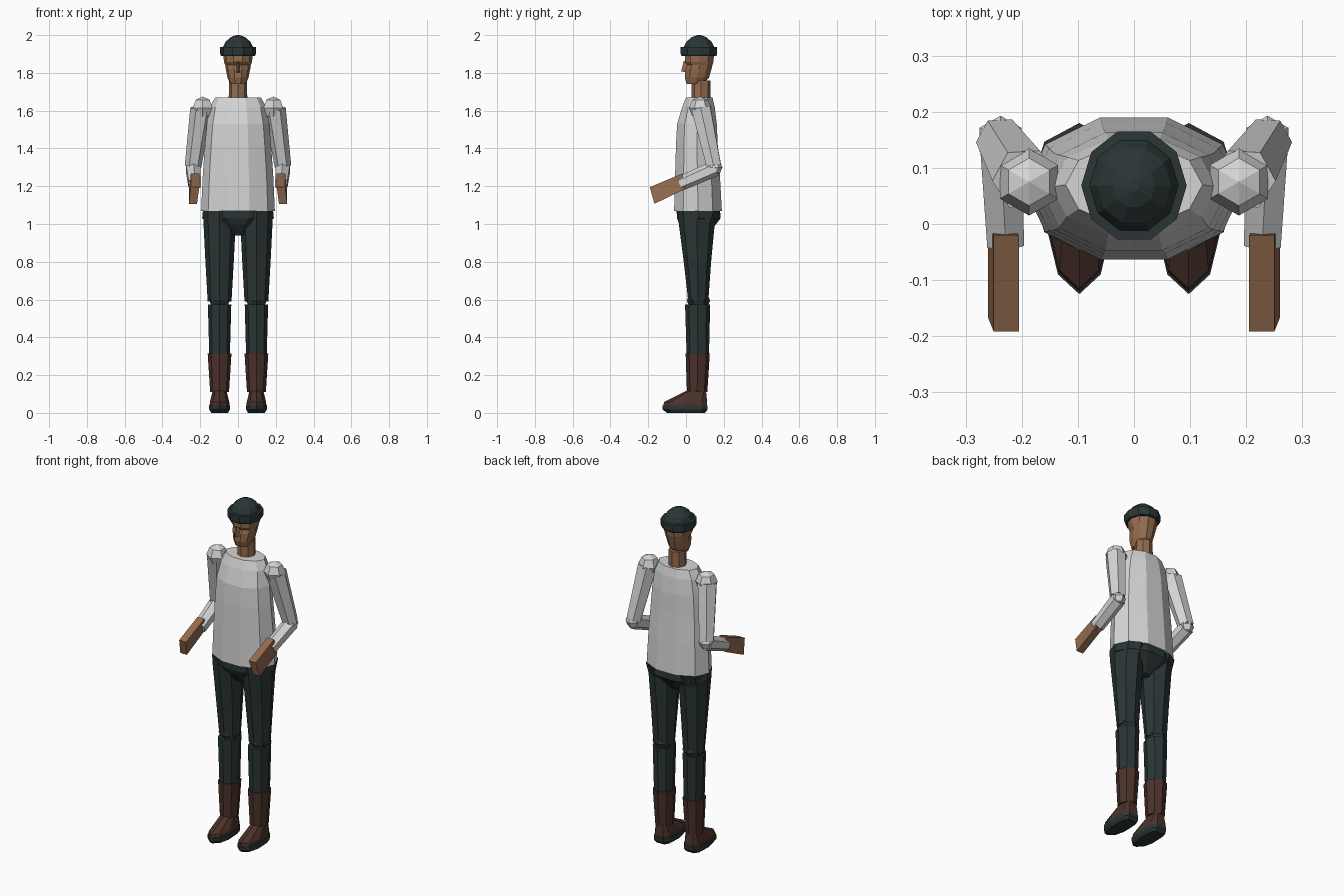
import bpy, bmesh, math
from mathutils import Vector

if "Cube" in bpy.data.objects:
    bpy.data.objects.remove(bpy.data.objects["Cube"])


def material(name, rgb):
    m = bpy.data.materials.new(name)
    m.diffuse_color = (*rgb, 1)
    m.use_nodes = True
    m.node_tree.nodes["Principled BSDF"].inputs["Base Color"].default_value = m.diffuse_color
    return m


SHIRT = material("light grey cloth", (0.66, 0.66, 0.66))
DARK = material("dark green cloth", (0.024, 0.036, 0.036))
SKIN = material("skin", (0.30, 0.15, 0.078))
LEATHER = material("brown leather", (0.07, 0.031, 0.024))


def finish(bm, name, mat, mirror=False):
    bmesh.ops.recalc_face_normals(bm, faces=bm.faces)
    me = bpy.data.meshes.new(name)
    bm.to_mesh(me)
    bm.free()
    me.materials.append(mat)
    ob = bpy.data.objects.new(name, me)
    bpy.context.collection.objects.link(ob)
    if mirror:
        ob.modifiers.new("mirror", 'MIRROR').use_mirror_merge = False
    return ob


def loft(name, rings, mat, mirror=False):
    """Skin a list of equal-length point rings and cap both ends."""
    bm = bmesh.new()
    vr = [[bm.verts.new(p) for p in r] for r in rings]
    n = len(vr[0])
    for a, b in zip(vr, vr[1:]):
        for i in range(n):
            j = (i + 1) % n
            bm.faces.new((a[i], a[j], b[j], b[i]))
    bm.faces.new(vr[0])
    bm.faces.new(vr[-1])
    return finish(bm, name, mat, mirror)


def oval(cx, z, rx, y0, y1, n=10):
    """Flat n-sided ring spanning y0..y1, with corners on the x axis."""
    flat = max(math.sin(2 * math.pi * i / n) for i in range(n))
    cy, ry = (y0 + y1) / 2, (y1 - y0) / 2 / flat
    return [(cx + rx * math.cos(2 * math.pi * i / n),
             cy + ry * math.sin(2 * math.pi * i / n), z) for i in range(n)]


def stack(name, cx, levels, mat, n=10, mirror=False):
    return loft(name, [oval(cx, *lv, n) for lv in levels], mat, mirror)


def limb(name, p0, p1, r0, r1, mat, n=6):
    p0, p1 = Vector(p0), Vector(p1)
    q = (p1 - p0).to_track_quat('Z', 'X')
    ring = lambda p, r: [p + q @ Vector((r * math.cos(2 * math.pi * i / n),
                                         r * math.sin(2 * math.pi * i / n), 0)) for i in range(n)]
    return loft(name, [ring(p0, r0), ring(p1, r1)], mat, True)


def ball(name, p, r, mat):
    bm = bmesh.new()
    bmesh.ops.create_uvsphere(bm, u_segments=6, v_segments=4, radius=r)
    bmesh.ops.translate(bm, verts=bm.verts, vec=p)
    return finish(bm, name, mat, True)


# Levels are (z, half width, y front, y back)
stack("shirt_body", 0, [(1.07, .195, -.063, .19), (1.25, .187, -.058, .18),
                        (1.42, .175, -.053, .168), (1.53, .165, -.047, .163),
                        (1.62, .148, -.02, .152), (1.67, .122, .0, .14)], SHIRT)
stack("pelvis", 0, [(1.08, .185, -.05, .18), (1.03, .19, -.048, .183),
                    (1.0, .13, -.035, .16), (.94, .035, .01, .11)], DARK)

# Sleeves and hands
ball("shoulder", (.187, .075, 1.615), .06, SHIRT)
limb("upper_sleeve", (.195, .08, 1.61), (.238, .148, 1.305), .058, .044, SHIRT)
ball("elbow", (.238, .15, 1.30), .043, SHIRT)
limb("lower_sleeve", (.238, .155, 1.295), (.229, -.033, 1.212), .043, .038, SHIRT)


def hand_end(yt, zt, yb, zb):
    return [(.205, yt, zt), (.25, yt, zt), (.26, yb, zb), (.217, yb, zb)]


loft("hand", [hand_end(-.02, 1.267, -.005, 1.185),
              hand_end(-.192, 1.195, -.167, 1.107)], SKIN, True)

# Legs
stack("thigh", .0975, [(1.07, .088, -.048, .18), (1.0, .085, -.038, .152),
                       (.8, .075, -.012, .133), (.59, .063, .012, .118)], DARK, 8, True)
ball("knee", (.0975, .066, .595), .062, DARK)
stack("shin", .0975, [(.575, .062, -.005, .128), (.32, .055, .003, .122),
                      (.25, .052, .01, .115)], DARK, 8, True)

# Boots
stack("boot_shaft", .0975, [(.11, .05, .005, .113), (.315, .063, -.002, .126)],
      LEATHER, 8, True)
FOOT = [(-.03, .115), (-.05, .085), (-.055, -.02), (-.038, -.09), (0, -.125),
        (.038, -.09), (.055, -.02), (.05, .085), (.03, .115)]


def foot(z, sx, y0=-.125, y1=.115):
    return [(.0975 + x * sx, y0 + (y + .125) / .24 * (y1 - y0), z) for x, y in FOOT]


loft("boot_sole", [foot(0, .8, -.1, .1), foot(.018, 1), foot(.04, 1)], DARK, True)
loft("boot_foot", [foot(.038, .96, -.121, .112), foot(.058, .93, -.115, .112),
                   foot(.128, .62, .025, .105)], LEATHER, True)

# Head
stack("neck", 0, [(1.64, .05, .03, .13), (1.76, .047, .03, .13)], SKIN, 8)
stack("head", 0, [(1.74, .04, .003, .085), (1.775, .056, -.006, .122),
                  (1.82, .065, -.002, .135), (1.842, .068, .008, .14),
                  (1.858, .074, -.006, .145), (1.91, .08, -.006, .15)], SKIN)
loft("nose", [[(-.016, .01, 1.80), (.016, .01, 1.80), (0, -.026, 1.808)],
              [(-.008, .01, 1.862), (.008, .01, 1.862), (0, -.012, 1.862)]], SKIN)

# Knitted cap
stack("cap_band", 0, [(1.89, .09, -.024, .161), (1.9, .094, -.028, .165),
                      (1.937, .094, -.028, .165), (1.938, .08, -.012, .149)], DARK)
stack("cap_dome", 0, [(1.93, .083, -.016, .153), (1.965, .066, .002, .135),
                      (1.989, .038, .03, .107), (2.0, .01, .058, .079)], DARK)
